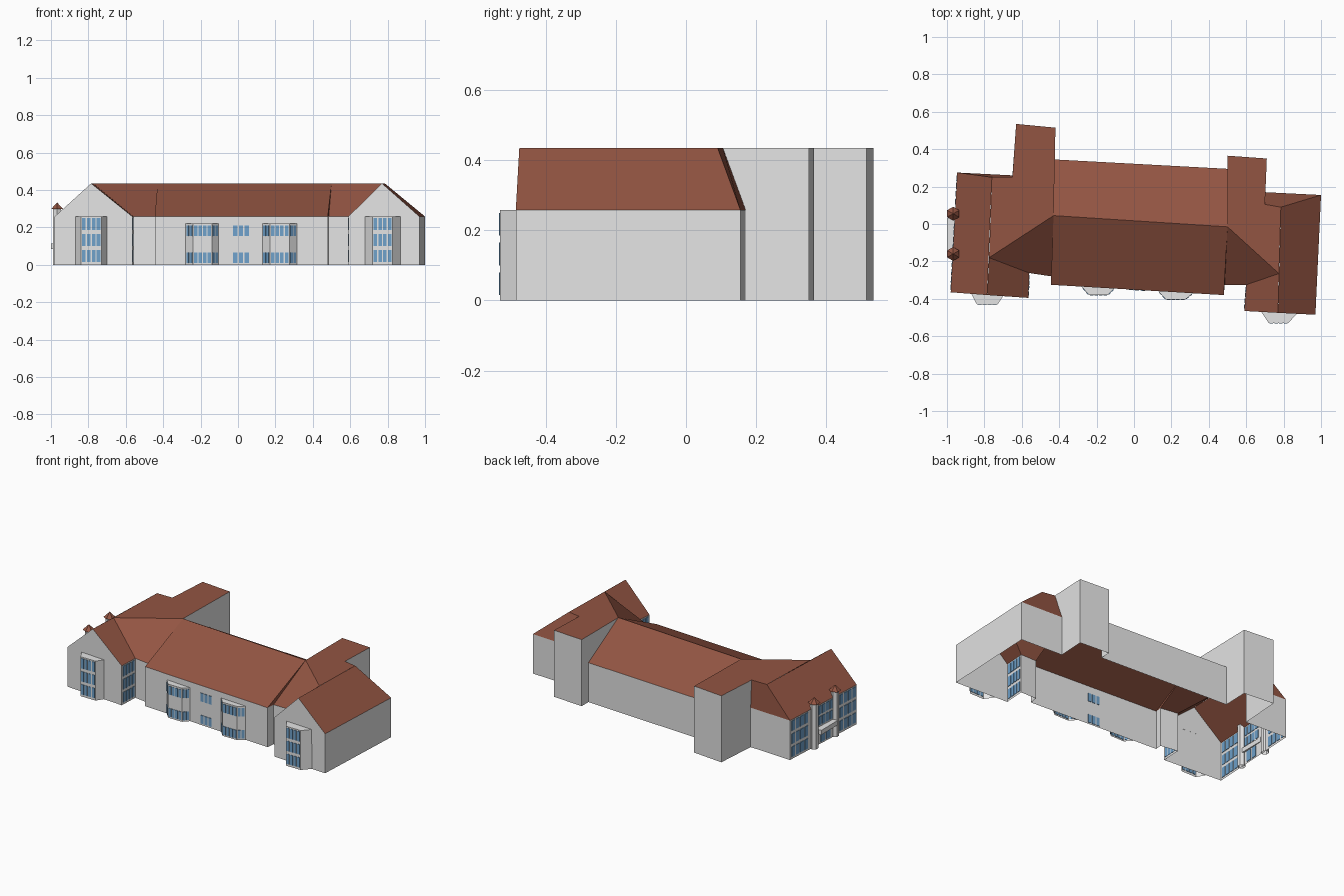
import bpy, bmesh, math
from mathutils import Vector

if "Cube" in bpy.data.objects:
    bpy.data.objects.remove(bpy.data.objects["Cube"])

EAVE, RIDGE = 0.258, 0.435


def material(name, col):
    m = bpy.data.materials.new(name)
    m.diffuse_color = (*col, 1)
    m.use_nodes = True
    m.node_tree.nodes["Principled BSDF"].inputs["Base Color"].default_value = m.diffuse_color
    return m


WALL = material("wall_grey", (0.78, 0.78, 0.78))
ROOF = material("roof_brown", (0.29, 0.09, 0.055))
GLASS = material("window_blue", (0.16, 0.36, 0.60))


def make(name, faces, mat, upward=False):
    bm = bmesh.new()
    for f in faces:
        face = bm.faces.new([bm.verts.new(p) for p in f])
        face.normal_update()
        if upward and face.normal.z < 0:
            face.normal_flip()
    bmesh.ops.remove_doubles(bm, verts=bm.verts, dist=1e-5)
    me = bpy.data.meshes.new(name)
    bm.to_mesh(me)
    bm.free()
    me.materials.append(mat)
    ob = bpy.data.objects.new(name, me)
    bpy.context.collection.objects.link(ob)
    return ob


def at(p, z):
    return (p[0], p[1], z)


def lo(p):
    return at(p, EAVE)


def hi(p):
    return at(p, RIDGE)


def wall(a, b, z=EAVE):
    return [at(a, 0), at(b, 0), at(b, z), at(a, z)]


def box_faces(o, u, v, w):
    """Six outward quads of the box spanned by u, v, w from corner o."""
    out = []
    for p, q, r in ((u, v, w), (v, w, u), (w, u, v)):
        out.append([o, o + q, o + p + q, o + p])
        out.append([o + r, o + r + p, o + r + p + q, o + r + q])
    return out


def windows(name, a, b, f0, f1, cols, rows, gap=0.25):
    """Grid of thin glass plates straddling the wall a-b between fractions f0, f1."""
    A, B = Vector((*a, 0)), Vector((*b, 0))
    d = B - A
    n = Vector((d.y, -d.x, 0)).normalized()
    step = (f1 - f0) / cols
    faces = []
    for z0, z1 in rows:
        for i in range(cols):
            s = f0 + step * (i + gap / 2)
            o = A + d * s - n * 0.003 + Vector((0, 0, z0))
            faces += box_faces(o, d * step * (1 - gap), n * -0.001 + n * 0.007, Vector((0, 0, z1 - z0)))
    make(name, faces, GLASS)


# outline corners, anticlockwise from the left wing's front
T, A, B, C = (-.98, -.365), (-.565, -.395), (-.56, -.262), (-.44, -.28)
D, E, F, G = (-.445, -.325), (.48, -.38), (.485, -.325), (.60, -.325)
H, I, J, K = (.59, -.465), (.97, -.485), (1.0, .155), (.70, .17)
L, M, N, O = (.71, .35), (.50, .365), (.50, .295), (-.425, .345)
P, Q, R, S = (-.42, .515), (-.63, .535), (-.65, .26), (-.945, .275)
# ridge points
La, Lj, Lb, Lr = (-.785, -.38), (-.775, -.18), (-.76, .25), (-.65, .25)
Ma, Mb = (-.43, .045), (.50, -.015)
Ra, Rj, Rb, Rr = (.77, -.475), (.775, -.265), (.785, .09), (.70, .105)

# walls
make("eave_walls", [wall(*s) for s in ((A, B), (B, C), (C, D), (D, E), (E, F), (F, G), (G, H),
                                       (I, J), (J, K), (N, O), (R, S), (S, T))], WALL)
make("front_gables", [[at(T, 0), at(A, 0), lo(A), hi(La), lo(T)],
                      [at(H, 0), at(I, 0), lo(I), hi(Ra), lo(H)]], WALL)
make("rear_block_walls", [wall(L, M, RIDGE), wall(P, Q, RIDGE),
                          [at(K, 0), at(L, 0), hi(L), hi(Rr), lo(K)],
                          [at(M, 0), at(N, 0), lo(N), hi(Mb), hi(M)],
                          [at(O, 0), at(P, 0), hi(P), hi(Ma), lo(O)],
                          [at(Q, 0), at(R, 0), lo(R), hi(Lr), hi(Q)]], WALL)

# roofs
make("main_roof", [[lo(D), lo(E), hi(Mb), hi(Ma)], [lo(N), lo(O), hi(Ma), hi(Mb)],
                   [lo(C), lo(D), hi(Ma)], [lo(E), lo(F), hi(Mb)]], ROOF, True)
make("left_wing_roof", [[lo(S), lo(T), hi(La), hi(Lb)], [lo(A), lo(B), hi(Lj), hi(La)],
                        [lo(B), lo(C), hi(Ma), hi(Lj)], [lo(R), lo(S), hi(Lb), hi(Lr)]], ROOF, True)
make("right_wing_roof", [[lo(I), lo(J), hi(Rb), hi(Ra)], [lo(G), lo(H), hi(Ra), hi(Rj)],
                         [lo(F), lo(G), hi(Rj), hi(Mb)], [lo(J), lo(K), hi(Rr), hi(Rb)]], ROOF, True)
make("flat_roofs", [[hi(p) for p in (Lj, Ma, P, Q, Lr, Lb)],
                    [hi(p) for p in (Mb, Rj, Rb, Rr, L, M)]], ROOF, True)

THREE = ((.015, .08), (.1, .165), (.185, .25))
TWO = ((.01, .065), (.155, .21))


# bay windows: wall segment, base x range, front x range, front y, height
def bay(name, seg, x0, x1, fx0, fx1, fy, h, rows, side):
    a, b = seg
    on_wall = lambda x: (x, a[1] + (b[1] - a[1]) * (x - a[0]) / (b[0] - a[0]))
    p = [on_wall(x0), (fx0, fy), (fx1, fy), on_wall(x1)]
    make(name, [wall(p[i], p[i + 1], h) for i in range(3)] + [[at(q, h) for q in p]], WALL)
    windows(name + "_glass", p[1], p[2], .02, .98, 4, rows)
    if side:
        windows(name + "_left_glass", p[0], p[1], .1, .95, 2, rows)
        windows(name + "_right_glass", p[2], p[3], .05, .9, 2, rows)


bay("left_wing_bay", (T, A), -.87, -.70, -.84, -.73, -.43, EAVE, THREE, False)
bay("right_wing_bay", (H, I), .68, .87, .72, .825, -.53, EAVE, THREE, False)
bay("main_left_bay", (D, E), -.28, -.105, -.24, -.14, -.38, .22, TWO, True)
bay("main_right_bay", (D, E), .13, .315, .17, .275, -.403, .22, TWO, True)

# flat wall windows
windows("centre_windows", D, E, .449, .548, 3, TWO)
windows("left_wing_inner_windows", A, B, .06, .94, 4, THREE)
windows("right_wing_inner_windows", G, H, .06, .94, 4, THREE)
windows("side_rear_windows", S, T, .015, .275, 4, THREE)
windows("side_front_windows", S, T, .735, .99, 4, THREE)
windows("side_centre_windows", S, T, .42, .64, 4, ((.125, .18), (.195, .25)))
windows("side_door_glass", S, T, .45, .61, 2, ((.01, .08),))

# side porch: balcony slab between two posts with pointed caps
make("porch_balcony", box_faces(Vector((-1, -.14, .085)), Vector((.045, 0, 0)),
                                Vector((0, .17, 0)), Vector((0, 0, .03))), WALL)
for tag, y in (("rear", .055), ("front", -.16)):
    ring = lambda r, z: [(-.967 + r * math.cos(k * math.pi / 3 + math.pi / 6),
                          y + r * math.sin(k * math.pi / 3 + math.pi / 6), z) for k in range(6)]
    b0, b1, c = ring(.024, 0), ring(.024, .298), ring(.037, .298)
    make(f"porch_{tag}_post", [[b0[k], b0[(k + 1) % 6], b1[(k + 1) % 6], b1[k]] for k in range(6)], WALL)
    make(f"porch_{tag}_cap", [[c[k], c[(k + 1) % 6], (-.967, y, .333)] for k in range(6)] + [c[::-1]], ROOF)
